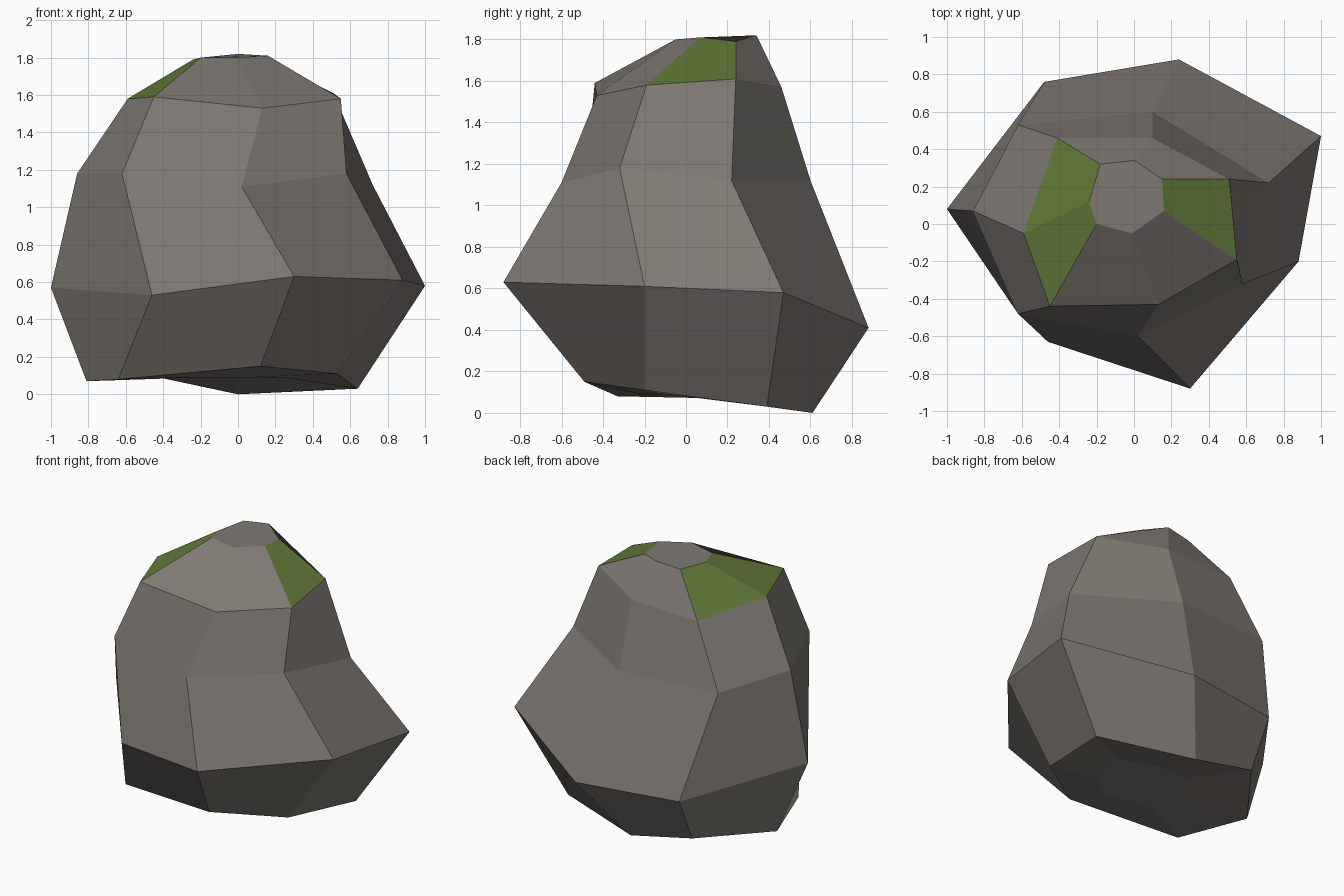
import bpy, bmesh

cube = bpy.data.objects.get("Cube")
if cube:
    bpy.data.objects.remove(cube, do_unlink=True)


def material(name, colour):
    mat = bpy.data.materials.new(name)
    mat.use_nodes = True
    mat.diffuse_color = (*colour, 1)
    bsdf = mat.node_tree.nodes["Principled BSDF"]
    bsdf.inputs["Base Color"].default_value = (*colour, 1)
    bsdf.inputs["Roughness"].default_value = 0.9
    return mat


stone = material("grey stone", (0.21, 0.19, 0.17))
moss = material("moss green", (0.12, 0.195, 0.04))

# Seven-sided rings of the boulder, from base to crown
base = [(-.81, .15, .07), (-.64, -.33, .08), (.12, -.49, .15), (.53, -.20, .11),
        (.64, .39, .03), (0, .61, 0), (-.47, .60, .10)]
belly = [(-1, .08, .57), (-.46, -.63, .53), (.30, -.88, .63), (.88, -.20, .61),
         (1, .47, .58), (.24, .88, .41), (-.48, .76, .42)]
waist = [(-.86, .07, 1.18), (-.62, -.48, 1.18), (.02, -.60, 1.11), (.58, -.32, 1.18),
         (.72, .22, 1.12), (.10, .60, 1.12), (-.62, .53, 1.13)]
shoulder = [(-.59, -.05, 1.58), (-.45, -.44, 1.59), (.13, -.43, 1.53), (.55, -.19, 1.58),
            (.51, .24, 1.61), (.10, .46, 1.57), (-.41, .46, 1.55)]
crown = [(-.24, .12, 1.79), (-.20, 0, 1.80), (-.01, -.05, 1.80), (.16, .07, 1.81),
         (.15, .24, 1.79), (0, .34, 1.82), (-.18, .32, 1.80)]
# Small underside ring, nearly level with the base
underside = [(x * .45, y * .45, .09) for x, y, z in base]

bm = bmesh.new()
rings = [[bm.verts.new(p) for p in ring]
         for ring in (underside, base, belly, waist, shoulder, crown)]
n = len(base)

# Side bands, with moss on three of the faces below the crown
mossy_sides = {0, 3, 6}
for level, (low, high) in enumerate(zip(rings, rings[1:])):
    for i in range(n):
        j = (i + 1) % n
        face = bm.faces.new((low[i], low[j], high[j], high[i]))
        if level == 4 and i in mossy_sides:
            face.material_index = 1

# Caps
bm.faces.new(rings[-1])
bm.faces.new(rings[0][::-1])
bmesh.ops.recalc_face_normals(bm, faces=bm.faces)

mesh = bpy.data.meshes.new("mossy_boulder")
bm.to_mesh(mesh)
bm.free()
mesh.materials.append(stone)
mesh.materials.append(moss)
boulder = bpy.data.objects.new("mossy_boulder", mesh)
bpy.context.collection.objects.link(boulder)
